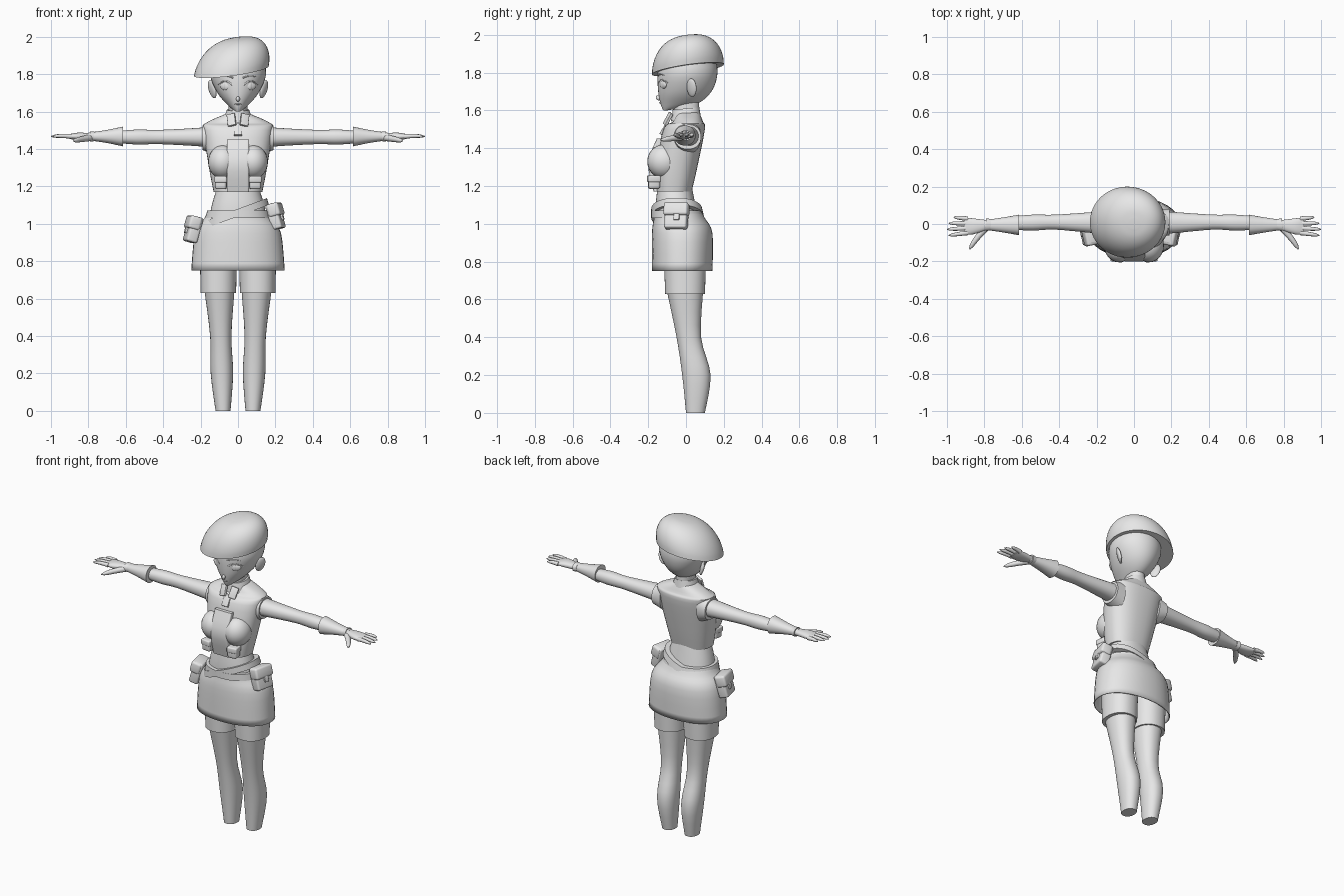
import bpy, bmesh, math
from mathutils import Vector, Euler, Matrix

if "Cube" in bpy.data.objects:
    bpy.data.objects.remove(bpy.data.objects["Cube"])

tone = (.8, .8, .8, 1)
grey = bpy.data.materials.new("light_grey")
grey.use_nodes = True
grey.diffuse_color = tone
grey.node_tree.nodes["Principled BSDF"].inputs["Base Color"].default_value = tone


def finish(name, bm, mirror):
    """Turn a bmesh into a smooth grey object with sharp edges kept."""
    bmesh.ops.recalc_face_normals(bm, faces=bm.faces)
    mesh = bpy.data.meshes.new(name)
    bm.to_mesh(mesh)
    bm.free()
    mesh.shade_smooth()
    mesh.set_sharp_from_angle(angle=math.radians(40))
    mesh.materials.append(grey)
    obj = bpy.data.objects.new(name, mesh)
    bpy.context.collection.objects.link(obj)
    if mirror:
        obj.modifiers.new("mirror", "MIRROR").use_mirror_merge = False
    return obj


def smooth_rows(rows, steps=4):
    """Smooth curve through rows of numbers."""
    rows = [Vector(row) for row in rows]
    last = len(rows) - 1
    result = []
    for i in range(last):
        start, end = rows[i], rows[i + 1]
        leave = (end - rows[max(i - 1, 0)]) / 2
        arrive = (rows[min(i + 2, last)] - start) / 2
        for k in range(steps):
            t = k / steps
            blend = t * t * (3 - 2 * t)
            result.append(start.lerp(end, blend) + leave * t * (1 - t) ** 2 - arrive * t * t * (1 - t))
    return result + [rows[-1]]


def rounded(value, power):
    return math.copysign(abs(value) ** (2 / power), value)


def loft(name, rings, axis="z", centre=0, lean=0, power=2.2, tilt=(0, 0), hollow=False, mirror=False, sides=40):
    """Skin rings of (position, half width, front y, back y) along z or x."""
    bm = bmesh.new()
    loops = []
    for along, half, front, back in smooth_rows(rings):
        loop = []
        for i in range(sides):
            angle = math.tau * i / sides
            across = centre + lean * along + half * rounded(math.cos(angle), power)
            y = (front + back) / 2 + (back - front) / 2 * rounded(math.sin(angle), power)
            if axis == "x":
                point = (along, y, across)
            else:
                point = (across, y, along + tilt[0] * across + tilt[1] * y)
            loop.append(bm.verts.new(point))
        loops.append(loop)
    for low, high in zip(loops, loops[1:]):
        for i in range(sides):
            j = (i + 1) % sides
            bm.faces.new((low[i], low[j], high[j], high[i]))
    if not hollow:
        bm.faces.new(loops[0])
    bm.faces.new(loops[-1])
    return finish(name, bm, mirror)


def placing(location, size, turn):
    rotation = Euler([math.radians(angle) for angle in turn])
    return Matrix.LocRotScale(Vector(location), rotation, Vector(size))


def ball(name, location, radii, turn=(0, 0, 0), mirror=True):
    bm = bmesh.new()
    bmesh.ops.create_uvsphere(bm, u_segments=24, v_segments=14, radius=1, matrix=placing(location, radii, turn))
    finish(name, bm, mirror)


def box(name, location, size, turn, mirror=False):
    bm = bmesh.new()
    bmesh.ops.create_cube(bm, size=1, matrix=placing(location, size, turn))
    bmesh.ops.bevel(bm, geom=bm.edges[:], offset=min(size) / 5, segments=3, profile=.5, affect="EDGES")
    finish(name, bm, mirror)


def pouch(name, location, size, turn, mirror=False):
    """Rounded bag with an overlapping flap on its upper half."""
    box(name, location, size, turn, mirror)
    width, depth, height = size
    lid = Vector(location) + Vector((0, 0, height / 4))
    box(name + "_flap", lid, (width * 1.1, depth * 1.1, height / 2), turn, mirror)


def tube(name, start, end, radius, bend=(0, 0, 0), steps=8):
    """Tapered rod on both sides, bowed by the bend vector."""
    for side, sign in (("left", 1), ("right", -1)):
        curve = bpy.data.curves.new(name, "CURVE")
        curve.dimensions = "3D"
        curve.bevel_depth = radius
        curve.use_fill_caps = True
        spline = curve.splines.new("POLY")
        spline.points.add(steps)
        spline.use_smooth = True
        for i, point in enumerate(spline.points):
            t = i / steps
            x, y, z = Vector(start).lerp(Vector(end), t) + Vector(bend) * math.sin(math.pi * t)
            point.co = (sign * x, y, z, 1)
            point.radius = 1 - t / 3 - t ** 8 / 2
        curve.materials.append(grey)
        bpy.context.collection.objects.link(bpy.data.objects.new(side + "_" + name, curve))


# Legs: stockings below a wider shorts hem
loft("stocking_leg", [(0, .04, 0, .1), (.2, .06, -.02, .13), (.4, .057, -.05, .08), (.64, .08, -.1, .09)],
     centre=.08, lean=.03, mirror=True)
loft("shorts_leg", [(.63, .095, -.11, .1), (.9, .1, -.12, .11)], centre=.105, mirror=True)

# Skirt, open at the hem
skirt = loft("skirt", [(.75, .25, -.18, .14), (.95, .23, -.18, .14), (1.03, .18, -.17, .1), (1.07, .16, -.17, .08)],
             hollow=True)
skirt.modifiers.new("thickness", "SOLIDIFY").thickness = .006

# Waist, vest, neck and collar
loft("waist", [(1, .16, -.16, .07), (1.1, .14, -.16, .05), (1.2, .11, -.15, .03)])
loft("vest", [(1.17, .13, -.16, .03), (1.3, .155, -.16, .06), (1.5, .185, -.12, .1), (1.54, .17, -.07, .09),
              (1.59, .06, -.05, .07)], power=2.4)
ball("bust", (.08, -.115, 1.33), (.08, .09, .09))
loft("front_panel", [(1.17, .06, -.17, -.1), (1.32, .06, -.2, -.1), (1.45, .06, -.155, -.1)], power=10)
loft("armhole_rim", [(.13, .09, -.07, .08), (.19, .065, -.06, .08)], axis="x", centre=1.46, mirror=True)
loft("neck", [(1.5, .05, -.06, .07), (1.7, .05, -.07, .07)])
loft("collar", [(1.55, .08, -.08, .08), (1.61, .06, -.07, .07)], tilt=(0, .1))
box("collar_flap", (.035, -.095, 1.555), (.045, .015, .07), (-25, 14, 14), mirror=True)
box("neck_tie", (0, -.115, 1.505), (.045, .015, .075), (-32, 0, 0))
pouch("chest_pouch", (.09, -.17, 1.22), (.06, .06, .07), (0, 0, 8), mirror=True)

# Belts and hip pouches
for name, height, centre, slope in (("waist_belt", 1.05, 0, 0), ("slanted_belt", 1.06, -.01, .37)):
    loft(name, [(height + rise, .17 - rise / 4, -.184, .09 - rise / 4) for rise in (-.02, .02)],
         centre=centre, tilt=(slope, 0))
for name, x, z, side in (("left", .2, 1.04, 1), ("right", -.24, .97, -1)):
    turn = (0, -16 * side, -12 * side)
    pouch(name + "_hip_pouch", (x, -.05, z), (.06, .12, .14), turn)
    box(name + "_hip_clasp", (x + side * .035, -.05, z), (.015, .03, .04), turn)

# Arms, gloves and hands
hand_height = 1.467
loft("arm", [(.13, .06, -.05, .07), (.2, .05, -.05, .065), (.42, .038, -.03, .05), (.54, .04, -.035, .05),
             (.66, .03, -.03, .04)], axis="x", centre=1.464, mirror=True)
loft("glove_cuff", [(.614, .053, -.06, .05), (.7, .035, -.045, .035), (.8, .02, -.03, .02)],
     axis="x", centre=hand_height, mirror=True)
loft("wrist_band", [(.765, .025, -.034, .027), (.79, .027, -.037, .03)], axis="x", centre=hand_height, mirror=True)
loft("palm", [(.78, .018, -.03, .02), (.86, .02, -.055, .03), (.91, .01, -.055, .035)],
     axis="x", centre=hand_height, mirror=True)
for i, finger in enumerate(("index", "middle", "ring", "little")):
    y = -.047 + i * .025
    tip = 1 - .009 * (i - 1) ** 2
    tube(finger + "_finger", (.89, y, hand_height), (tip, y * 1.3, hand_height), .013, bend=(0, 0, .003))
tube("thumb", (.79, -.02, 1.46), (.88, -.135, 1.443), .018, bend=(.006, 0, 0))

# Head and face
loft("head", [(1.6, .01, -.12, -.1), (1.63, .05, -.133, .05), (1.7, .11, -.147, .135), (1.8, .15, -.15, .167),
              (1.9, .13, -.13, .15)], power=2)
ball("ear", (.138, .03, 1.72), (.012, .03, .05), (-8, 14, -35))
ball("nose", (0, -.145, 1.667), (.01, .015, .014), mirror=False)
ball("lips", (0, -.135, 1.64), (.018, .007, .004), mirror=False)
ball("eye", (.066, -.12, 1.737), (.033, .012, .023), (0, 0, 26))
ball("iris", (.064, -.128, 1.737), (.015, .007, .02), (0, 0, 24))
tube("upper_lash", (.03, -.143, 1.744), (.106, -.094, 1.744), .005, bend=(0, -.01, .02))
tube("brow", (.025, -.147, 1.78), (.1, -.114, 1.785), .004, bend=(0, -.008, .008))

# Beret: a dome over a tilted rim that overhangs one side
dome = []
for k in range(9):
    angle = k * 1.5 / 8
    spread = math.cos(angle) ** .75
    dome.append((1.82 + .175 * math.sin(angle), .2 * spread, -.18 * spread, .2 * spread))
loft("beret", dome, centre=-.4, lean=.2, power=2, tilt=(.13, .14))
